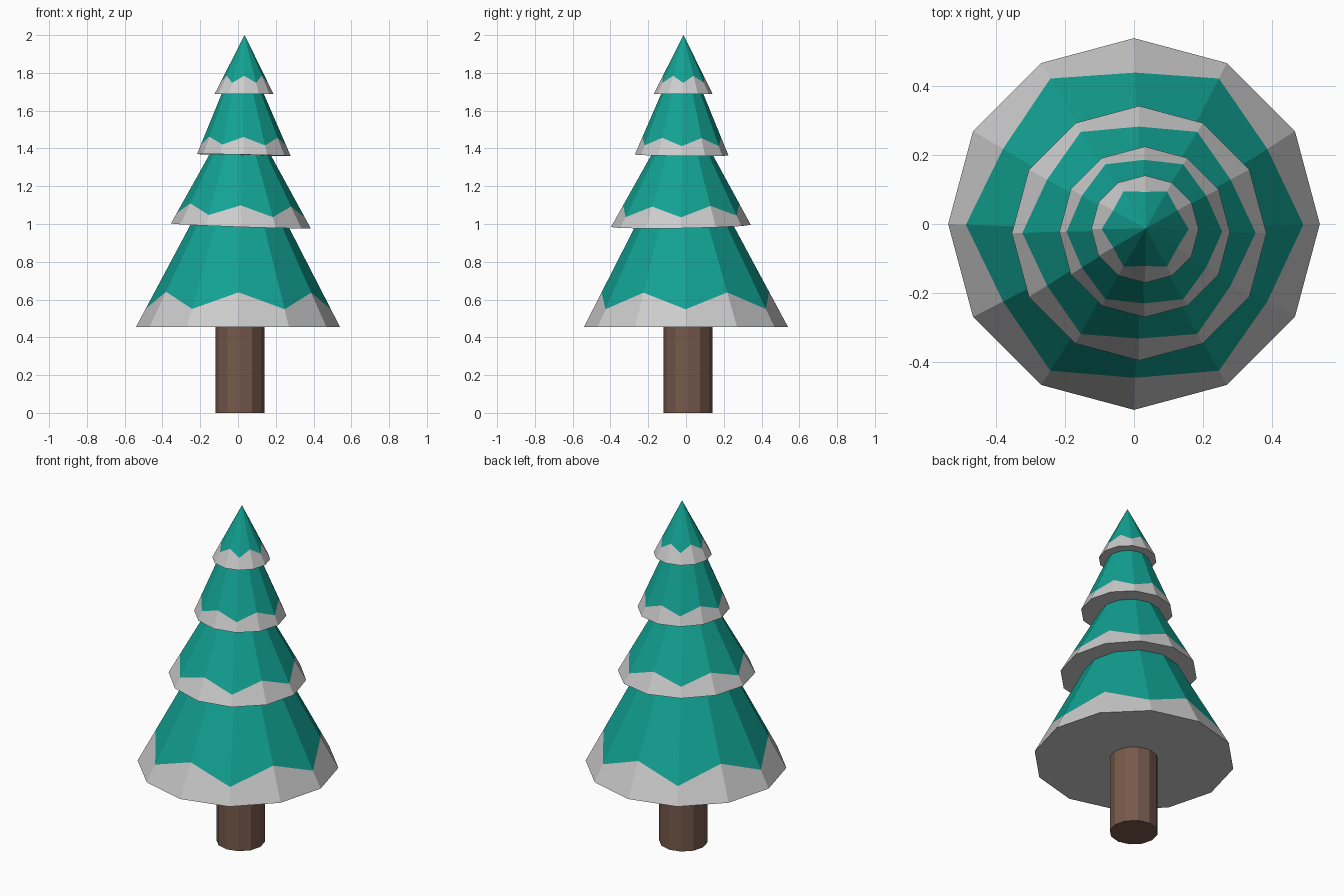
import bpy, bmesh
from math import cos, sin, pi
from mathutils import Vector

if "Cube" in bpy.data.objects:
    bpy.data.objects.remove(bpy.data.objects["Cube"])

SIDES = 12


def material(name, rgb):
    m = bpy.data.materials.new(name)
    m.diffuse_color = (*rgb, 1)
    m.use_nodes = True
    m.node_tree.nodes["Principled BSDF"].inputs["Base Color"].default_value = m.diffuse_color
    return m


def finish(bm, name, mats=()):
    bmesh.ops.remove_doubles(bm, verts=bm.verts, dist=0.0005)
    bmesh.ops.recalc_face_normals(bm, faces=bm.faces)
    me = bpy.data.meshes.new(name)
    bm.to_mesh(me)
    bm.free()
    for m in mats:
        me.materials.append(m)
    ob = bpy.data.objects.new(name, me)
    bpy.context.collection.objects.link(ob)
    return ob


def ring(cx, cy, z, r, tilt_x=0, tilt_y=0):
    pts = []
    for i in range(SIDES):
        dx, dy = r * cos(2 * pi * i / SIDES), r * sin(2 * pi * i / SIDES)
        pts.append(Vector((cx + dx, cy + dy, z + dx * tilt_x + dy * tilt_y)))
    return pts


def bridge(bm, a, b, mat):
    for i in range(SIDES):
        j = (i + 1) % SIDES
        bm.faces.new((a[i], a[j], b[j], b[i])).material_index = mat


snow = material("snow", (0.8, 0.8, 0.8))
needles = material("needles", (0.006, 0.36, 0.29))
bark = material("bark", (0.18, 0.10, 0.07))

# Tiers: bottom ring, top ring, snow height fraction at even and odd corners
tiers = [
    (ring(0, 0, 0.455, 0.54), ring(0.01, -0.01, 0.99, 0.26, -0.034, 0.016), 0.178, 0.345),
    (ring(0.015, -0.027, 0.99, 0.37, -0.034, 0.016),
     ring(0.012, -0.02, 1.365, 0.163, -0.02, -0.01), 0.15, 0.30),
    (ring(0.031, -0.023, 1.365, 0.248, -0.02, -0.01),
     ring(0.025, -0.02, 1.688, 0.112), 0.16, 0.29),
    (ring(0.032, -0.015, 1.688, 0.156), ring(0.035, -0.013, 2.0, 0.0003), 0.19, 0.31),
]

# Foliage: one stepped skin with a zigzag snow edge on each tier
bm = bmesh.new()
previous = None
for base, top, low, high in tiers:
    edge = [b.lerp(t, high if i % 2 else low) for i, (b, t) in enumerate(zip(base, top))]
    vb, ve, vt = ([bm.verts.new(p) for p in pts] for pts in (base, edge, top))
    if previous:
        bridge(bm, previous, vb, 0)
    else:
        bm.faces.new(vb)
    bridge(bm, vb, ve, 0)
    bridge(bm, ve, vt, 1)
    previous = vt
finish(bm, "snowy_foliage", (snow, needles))

# Trunk
bm = bmesh.new()
lower, upper = ([bm.verts.new(p) for p in ring(0.01, 0.01, z, 0.13)] for z in (0, 0.455))
bridge(bm, lower, upper, 0)
bm.faces.new(lower)
finish(bm, "trunk", (bark,))
